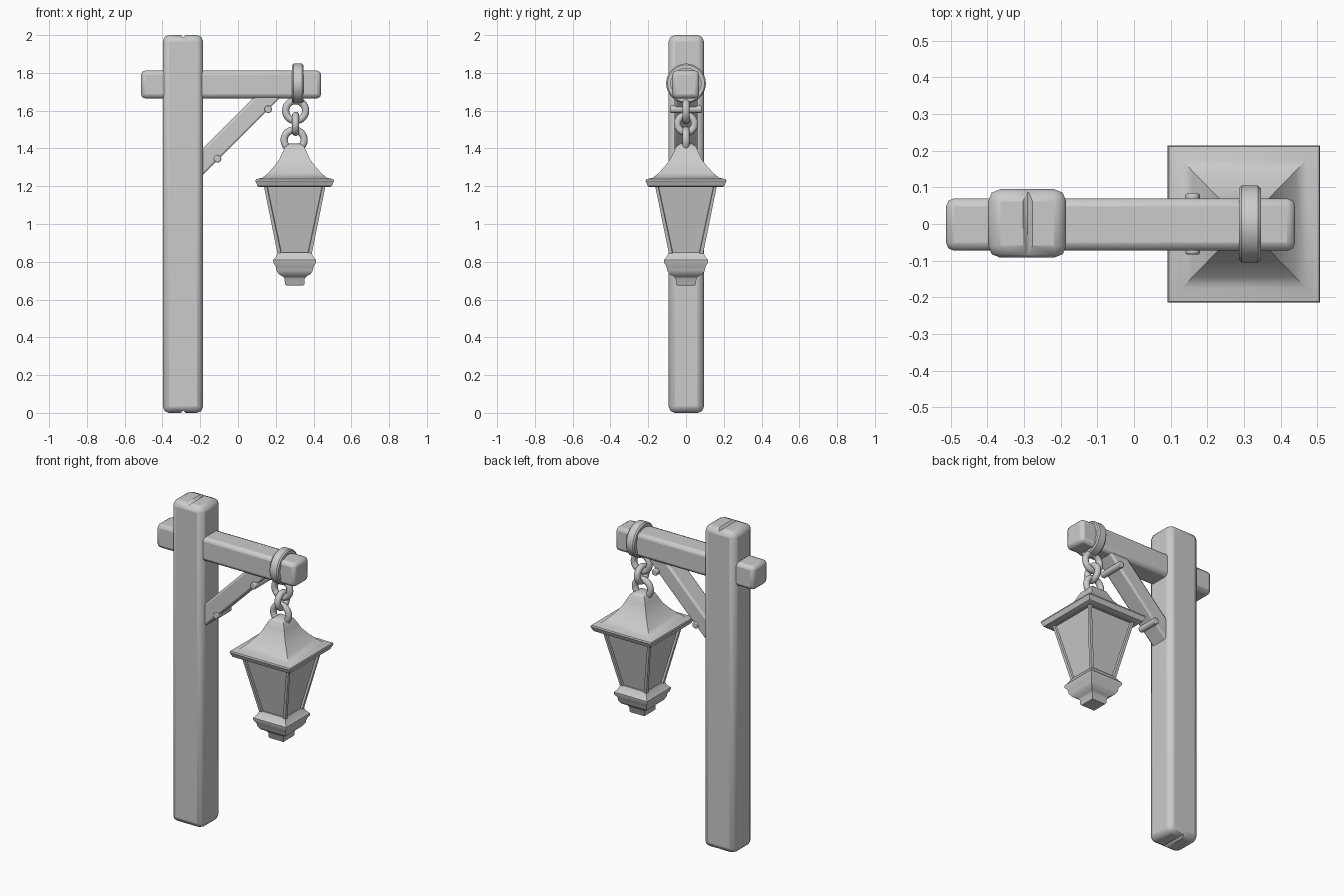
import bpy, bmesh, math
from mathutils import Matrix

if "Cube" in bpy.data.objects:
    bpy.data.objects.remove(bpy.data.objects["Cube"])


def finish(name, bm, loc=(0, 0, 0), bevel=0, segments=2, angle=35):
    bmesh.ops.recalc_face_normals(bm, faces=bm.faces[:])
    me = bpy.data.meshes.new(name)
    bm.to_mesh(me)
    bm.free()
    ob = bpy.data.objects.new(name, me)
    ob.location = loc
    bpy.context.collection.objects.link(ob)
    if bevel:
        m = ob.modifiers.new("bevel", 'BEVEL')
        m.width, m.segments = bevel, segments
    bpy.ops.object.select_all(action='DESELECT')
    bpy.context.view_layer.objects.active = ob
    ob.select_set(True)
    bpy.ops.object.shade_smooth_by_angle(angle=math.radians(angle))
    return ob


def box(name, lo, hi, bevel):
    bm = bmesh.new()
    size = [b - a for a, b in zip(lo, hi)]
    bmesh.ops.create_cube(bm, size=1, matrix=Matrix.Diagonal((*size, 1)))
    return finish(name, bm, [(a + b) / 2 for a, b in zip(lo, hi)], bevel)


def lathe(profile, n=4, closed=False):
    # (half width, z) points swept round z; n = 4 gives a square section
    bm = bmesh.new()
    k = math.sqrt(2) if n == 4 else 1
    rings = []
    for r, z in profile:
        angs = [2 * math.pi * (i + 0.5) / n for i in range(n)]
        rings.append([bm.verts.new((k * r * math.cos(a), k * r * math.sin(a), z)) for a in angs])
    pairs = list(zip(rings, rings[1:]))
    if closed:
        pairs.append((rings[-1], rings[0]))
    for a, b in pairs:
        for i in range(n):
            j = (i + 1) % n
            bm.faces.new((a[i], a[j], b[j], b[i]))
    if not closed:
        bm.faces.new(rings[0])
        bm.faces.new(rings[-1])
    return bm


def rod(name, x, z, half, r, sides=12, bevel=0.005):
    bm = bmesh.new()
    bmesh.ops.create_cone(bm, cap_ends=True, segments=sides, radius1=r, radius2=r,
                          depth=2 * half, matrix=Matrix.Rotation(math.pi / 2, 4, 'X'))
    return finish(name, bm, (x, 0, z), bevel)


# Post with split grain notches at both ends
post = box("post", (-0.398, -0.092, 0), (-0.185, 0.095, 2), 0.033)
for end, z in (("top", 2.0), ("bottom", 0.0)):
    cutter = rod("notch_cutter_" + end, -0.29, z, 0.2, 0.013, 4, 0)
    cutter.hide_render = True
    cutter.hide_set(True)
    m = post.modifiers.new("notch", 'BOOLEAN')
    m.operation, m.object = 'DIFFERENCE', cutter

# Cross beam
box("beam", (-0.513, -0.073, 1.665), (0.44, 0.07, 1.812), 0.022)

# Diagonal brace, ends buried in post and beam
bm = bmesh.new()
outline = [(-0.23, 1.215), (0.26, 1.705), (0.12, 1.705), (-0.23, 1.355)]
f = bm.faces.new([bm.verts.new((x, -0.06, z)) for x, z in outline])
new = bmesh.ops.extrude_face_region(bm, geom=[f])["geom"]
bmesh.ops.translate(bm, vec=(0, 0.12, 0),
                    verts=[v for v in new if isinstance(v, bmesh.types.BMVert)])
finish("brace", bm, bevel=0.012)
rod("upper_peg", 0.16, 1.607, 0.083, 0.02)
rod("lower_peg", -0.108, 1.345, 0.068, 0.02)

# Iron band round the beam
band = lathe([(0.08, -0.03), (0.098, -0.03), (0.105, -0.022), (0.105, 0.022),
              (0.098, 0.03), (0.08, 0.03)], 40, True)
bmesh.ops.rotate(band, verts=band.verts[:], matrix=Matrix.Rotation(math.pi / 2, 3, 'Y'))
finish("beam_band", band, (0.316, 0, 1.744))

# Chain links, alternately turned
for i, (x, z, r) in enumerate([(0.305, 1.60, 0.053), (0.305, 1.53, 0.045), (0.297, 1.445, 0.053)]):
    rot = (math.pi / 2, 0, 0) if i % 2 == 0 else (0, math.pi / 2, 0)
    bpy.ops.mesh.primitive_torus_add(location=(x, 0, z), rotation=rot, major_radius=r,
                                     minor_radius=0.019, major_segments=28, minor_segments=12)
    bpy.context.object.name = f"chain_link_{i + 1}"
    bpy.ops.object.shade_smooth()

# Lantern
centre = (0.3, 0, 0)
roof = lathe([(0.15, 1.20), (0.186, 1.195), (0.196, 1.20), (0.208, 1.228), (0.205, 1.237),
              (0.17, 1.245), (0.14, 1.27), (0.105, 1.31), (0.08, 1.345), (0.064, 1.38),
              (0.05, 1.41), (0.03, 1.425)])
finish("lantern_roof", roof, centre, angle=40).scale.y = 1.03

body = lathe([(0.086, 0.82), (0.165, 1.21)])
sides = [f for f in body.faces if abs(f.normal.z) < 0.5 or len(set(round(v.co.z, 3) for v in f.verts)) > 1]
bmesh.ops.recalc_face_normals(body, faces=body.faces[:])
bmesh.ops.inset_individual(body, faces=sides, thickness=0.024, depth=0)
bmesh.ops.inset_individual(body, faces=sides, thickness=0.003, depth=-0.012)
finish("lantern_body", body, centre)

base = lathe([(0.046, 0.675), (0.052, 0.682), (0.053, 0.71), (0.062, 0.722), (0.085, 0.735),
              (0.097, 0.755), (0.1, 0.775), (0.113, 0.795), (0.114, 0.81),
              (0.1, 0.825), (0.09, 0.845), (0.086, 0.85)])
finish("lantern_base", base, centre, angle=40).scale.y = 1.03
